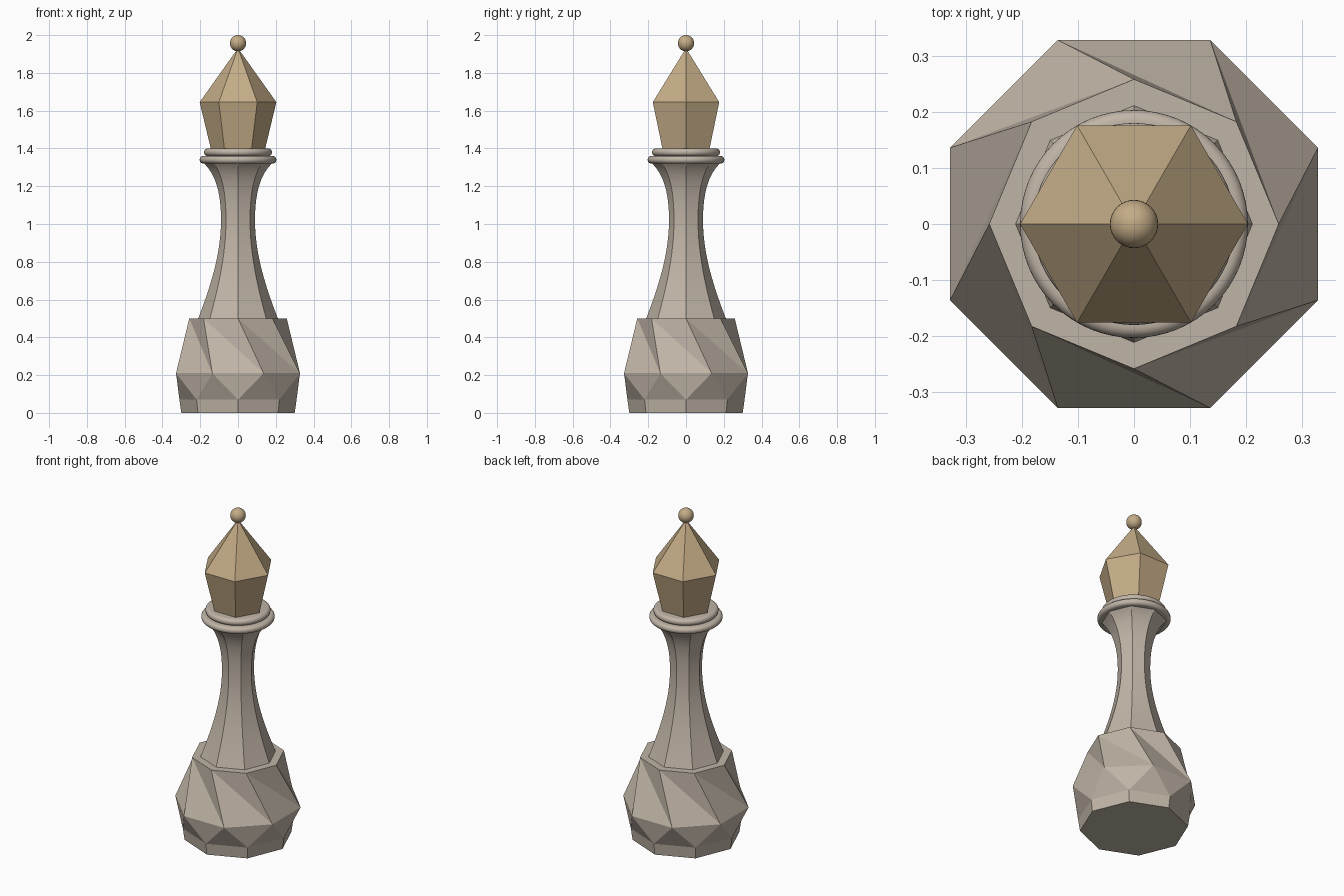
import bpy
import bmesh
from math import cos, sin, pi, radians
from mathutils import Vector
from mathutils.geometry import interpolate_bezier

cube = bpy.data.objects.get("Cube")
if cube:
    bpy.data.objects.remove(cube, do_unlink=True)


def material(name, rgb):
    mat = bpy.data.materials.new(name)
    mat.use_nodes = True
    mat.diffuse_color = (*rgb, 1)
    mat.node_tree.nodes["Principled BSDF"].inputs["Base Color"].default_value = (*rgb, 1)
    return mat


stone = material("warm grey stone", (0.53, 0.46, 0.385))
tan = material("tan wood", (0.55, 0.41, 0.24))


def finish(bm, name, mat, smooth=False):
    bmesh.ops.recalc_face_normals(bm, faces=bm.faces)
    mesh = bpy.data.meshes.new(name)
    bm.to_mesh(mesh)
    bm.free()
    mesh.materials.append(mat)
    obj = bpy.data.objects.new(name, mesh)
    bpy.context.collection.objects.link(obj)
    if smooth:
        bpy.ops.object.select_all(action="DESELECT")
        obj.select_set(True)
        bpy.context.view_layer.objects.active = obj
        bpy.ops.object.shade_smooth_by_angle(angle=radians(30))
    return obj


def ring(bm, sides, radius, z, turn=0.0):
    step = 2 * pi / sides
    return [bm.verts.new((radius * cos(step * (i + turn)), radius * sin(step * (i + turn)), z))
            for i in range(sides)]


def bridge(bm, low, high):
    n = len(low)
    for i in range(n):
        j = (i + 1) % n
        bm.faces.new((low[i], low[j], high[j], high[i]))


def lathe(name, profile, sides, mat, smooth=False):
    """Capped solid from (radius, z) points."""
    bm = bmesh.new()
    rings = [ring(bm, sides, r, z) for r, z in profile]
    for low, high in zip(rings, rings[1:]):
        bridge(bm, low, high)
    bm.faces.new(rings[0])
    bm.faces.new(rings[-1])
    return finish(bm, name, mat, smooth)


# Faceted base: plinth, zigzag band, then a twisted band up to a flat top
bm = bmesh.new()
foot = ring(bm, 8, 0.30, 0)
ankle = ring(bm, 8, 0.31, 0.07)
belly = ring(bm, 8, 0.355, 0.21, 0.5)
rim = ring(bm, 8, 0.258, 0.5)
bm.faces.new(foot)
bm.faces.new(rim)
bridge(bm, foot, ankle)
for i in range(8):
    j = (i + 1) % 8
    bm.faces.new((ankle[i], ankle[j], belly[i]))
    bm.faces.new((belly[i], ankle[j], belly[j]))
    bm.faces.new((belly[i - 1], belly[i], rim[i - 1]))
    bm.faces.new((belly[i], rim[i], rim[i - 1]))
finish(bm, "faceted_base", stone)

# Waisted octagonal shaft
lower = [Vector(p) for p in ((0.215, 0.49, 0), (0.14, 0.68, 0), (0.09, 0.85, 0), (0.09, 1.02, 0))]
upper = [Vector(p) for p in ((0.09, 1.02, 0), (0.09, 1.17, 0), (0.12, 1.27, 0), (0.19, 1.33, 0))]
curve = interpolate_bezier(*lower, 16) + interpolate_bezier(*upper, 16)[1:]
lathe("shaft", [(p[0], p[1]) for p in curve], 8, stone, True)

# Two rounded collars
for name, radius, z in (("lower_collar", 0.183, 1.34), ("upper_collar", 0.16, 1.38)):
    bead = [(radius + 0.02 * cos(a), z + 0.02 * sin(a))
            for a in (pi * (k / 12 - 0.5) for k in range(13))]
    lathe(name, bead, 64, stone, True)

# Hexagonal pointed head and round finial
lathe("head", [(0.143, 1.395), (0.203, 1.645), (0.004, 1.925)], 6, tan)
bm = bmesh.new()
bmesh.ops.create_uvsphere(bm, u_segments=32, v_segments=16, radius=0.043)
bmesh.ops.translate(bm, verts=bm.verts, vec=(0, 0, 1.957))
finish(bm, "finial", tan, True)
